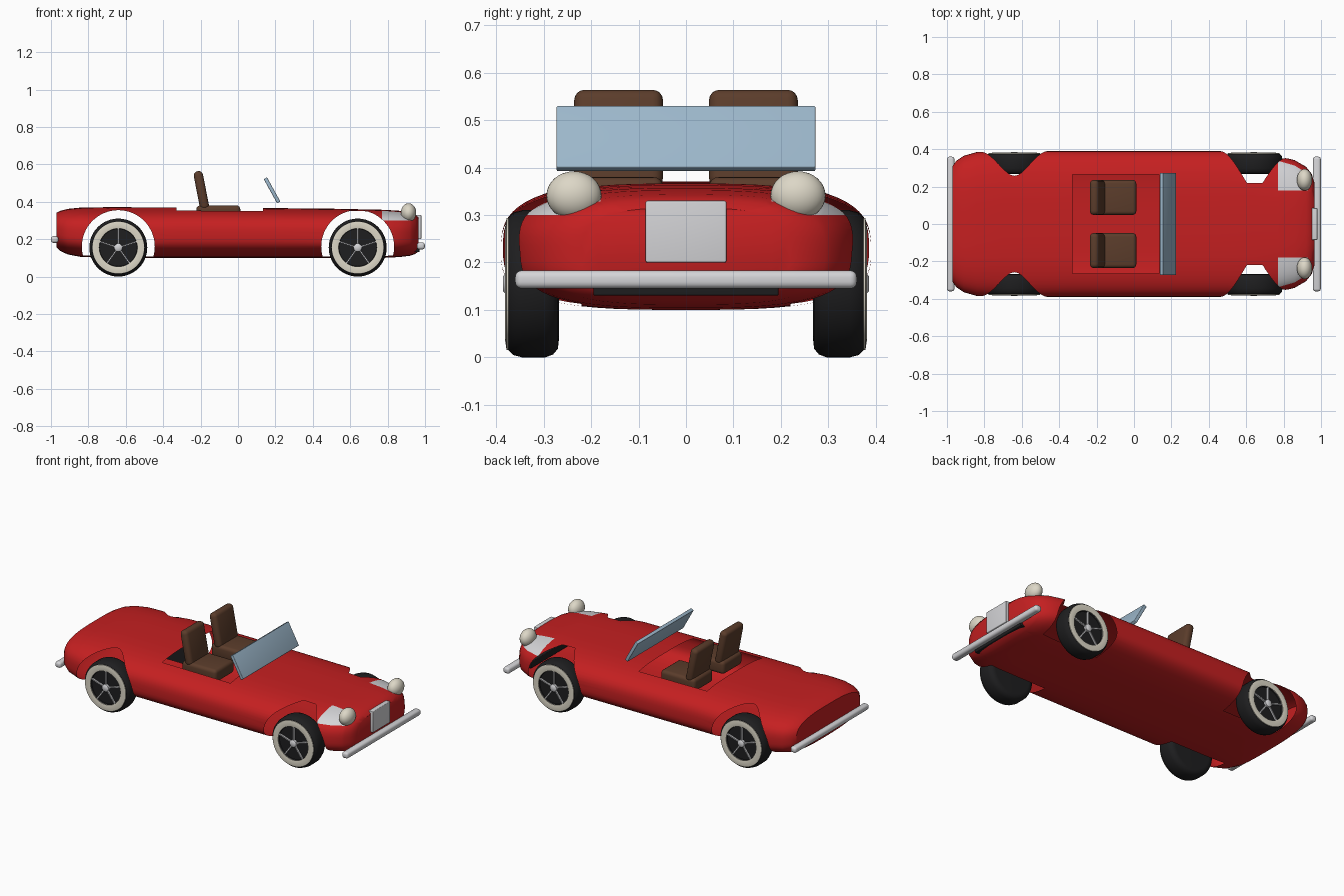
import bpy, bmesh, math
from mathutils import Matrix, Vector

cube = bpy.data.objects.get("Cube")
if cube:
    bpy.data.objects.remove(cube, do_unlink=True)


def material(name, r, g, b):
    m = bpy.data.materials.new(name)
    m.use_nodes = True
    m.diffuse_color = (r, g, b, 1)
    m.node_tree.nodes["Principled BSDF"].inputs["Base Color"].default_value = (r, g, b, 1)
    return m


RED = material("red paint", 0.56, 0.014, 0.015)
BLACK = material("black rubber", 0.013, 0.013, 0.014)
CREAM = material("cream", 0.72, 0.68, 0.57)
CHROME = material("chrome grey", 0.66, 0.66, 0.68)
BROWN = material("brown leather", 0.105, 0.046, 0.024)
GLASS = material("blue glass", 0.33, 0.47, 0.59)


def smooth_shade(ob, angle=40):
    bpy.ops.object.select_all(action="DESELECT")
    ob.select_set(True)
    bpy.context.view_layer.objects.active = ob
    bpy.ops.object.shade_smooth_by_angle(angle=math.radians(angle))


def finish(bm, name, *mats):
    bmesh.ops.recalc_face_normals(bm, faces=bm.faces)
    me = bpy.data.meshes.new(name)
    bm.to_mesh(me)
    bm.free()
    ob = bpy.data.objects.new(name, me)
    bpy.context.collection.objects.link(ob)
    for m in mats:
        me.materials.append(m)
    smooth_shade(ob)
    return ob


def box(name, mat, centre, size, bevel=0.0, rot=None):
    bm = bmesh.new()
    bmesh.ops.create_cube(bm, size=1, matrix=Matrix.Diagonal((*size, 1)))
    if bevel:
        bmesh.ops.bevel(bm, geom=bm.edges[:], offset=bevel, segments=4,
                        profile=0.5, affect="EDGES")
    bm.transform(Matrix.Translation(centre) @ (rot or Matrix()))
    return finish(bm, name, mat)


def lathe(name, mat, profile, x, z, side, closed=False):
    """Revolve (radius, y) points about a line parallel to y."""
    bm = bmesh.new()
    vs = [bm.verts.new((r, side * y, 0)) for r, y in profile]
    es = [bm.edges.new(p) for p in zip(vs, vs[1:])]
    if closed:
        es.append(bm.edges.new((vs[-1], vs[0])))
    bmesh.ops.spin(bm, geom=vs + es, axis=(0, 1, 0), cent=(0, 0, 0),
                   angle=math.tau, steps=48)
    bmesh.ops.remove_doubles(bm, verts=bm.verts, dist=1e-5)
    bm.transform(Matrix.Translation((x, 0, z)))
    return finish(bm, name, mat)


# Body shell: rounded cross-sections lofted from tail to nose
STATIONS = [  # x, half width, bottom, top
    (-.97, .31, .155, .342), (-.95, .338, .137, .352), (-.91, .365, .118, .362),
    (-.84, .385, .105, .369), (-.7, .39, .1, .371), (-.3, .39, .1, .37),
    (.2, .39, .1, .366), (.5, .39, .1, .363), (.64, .385, .1, .36),
    (.78, .362, .1, .357), (.86, .341, .104, .352), (.92, .306, .111, .343),
    (.95, .268, .122, .332), (.965, .22, .135, .315)]
N = 64


def section(x, w, lo, hi):
    mid = lo + 0.46 * (hi - lo)
    pts = []
    for i in range(N):
        a = math.tau * (i + 0.5) / N
        c, s = math.cos(a), math.sin(a)
        h = hi - mid if s > 0 else mid - lo
        pts.append((x, w * math.copysign(abs(c) ** (2 / 3), c),
                    mid + h * math.copysign(abs(s) ** (2 / 3), s)))
    return pts


bm = bmesh.new()
rings = [[bm.verts.new(p) for p in section(*s)] for s in STATIONS]
for a, b in zip(rings, rings[1:]):
    for i in range(N):
        j = (i + 1) % N
        bm.faces.new((a[i], a[j], b[j], b[i]))
bm.faces.new(rings[0])
bm.faces.new(rings[-1])
body = finish(bm, "body", RED, CHROME)

# Wheel arches and cockpit opening; cut walls take the second slot
cutters = [box("cockpit_cutter", RED, (-.0975, 0, .39), (.465, .53, .24))]
for x in (-.64, .64):
    for side in (-1, 1):
        bm = bmesh.new()
        bmesh.ops.create_cone(bm, cap_ends=True, segments=64, radius1=.195, radius2=.195,
                              depth=.3, matrix=Matrix.Translation((x, side * .37, .16))
                              @ Matrix.Rotation(math.pi / 2, 4, "X"))
        cutters.append(finish(bm, "arch_cutter", RED))
for c in cutters:
    c.data.materials.append(CHROME)
    for p in c.data.polygons:
        p.material_index = 1
    mod = body.modifiers.new("cut", "BOOLEAN")
    mod.operation, mod.solver, mod.object = "DIFFERENCE", "EXACT", c
    bpy.context.view_layer.objects.active = body
    bpy.ops.object.modifier_apply(modifier=mod.name)
for c in cutters:
    bpy.data.objects.remove(c, do_unlink=True)

# Open the cut walls so the body is a hollow skin, then paint the lamp surrounds
bm = bmesh.new()
bm.from_mesh(body.data)
bmesh.ops.delete(bm, geom=[f for f in bm.faces if f.material_index == 1], context="FACES")
for co, no in (((.77, 0, 0), (1, 0, 0)), ((.93, 0, 0), (1, 0, 0)), ((0, 0, .3), (0, 0, 1)),
               ((0, .18, 0), (0, 1, 0)), ((0, -.18, 0), (0, 1, 0))):
    bmesh.ops.bisect_plane(bm, geom=bm.verts[:] + bm.edges[:] + bm.faces[:],
                           plane_co=co, plane_no=no)
for f in bm.faces:
    c = f.calc_center_median()
    f.material_index = int(.77 < c.x < .93 and abs(c.y) > .18 and c.z > .3)
bm.to_mesh(body.data)
bm.free()
smooth_shade(body, 35)

# Nose and tail trim
box("front_bumper", CHROME, (.978, 0, .164), (.042, .72, .038), .014)
box("rear_bumper", CHROME, (-.98, 0, .198), (.04, .72, .036), .014)
box("grille", CHROME, (.965, 0, .265), (.03, .17, .13), .004)
box("lower_intake", BLACK, (.945, 0, .15), (.05, .39, .04), .004)

# Windscreen, leaning back
box("windscreen", GLASS, (.182, 0, .461), (.02, .545, .148), .003,
    Matrix.Rotation(math.radians(-29), 4, "Y"))

# Parts repeated on each side
for side, tag in ((1, "left"), (-1, "right")):
    y = side * .142
    box(f"{tag}_seat_cushion", BROWN, (-.105, y, .34), (.235, .187, .08), .02)
    box(f"{tag}_seat_back", BROWN, (-.196, y, .46), (.05, .187, .21), .022,
        Matrix.Rotation(math.radians(-11), 4, "Y"))

    bm = bmesh.new()
    bmesh.ops.create_uvsphere(bm, u_segments=32, v_segments=16, radius=1,
                              matrix=Matrix.Translation((.912, side * .236, .341))
                              @ Matrix.Diagonal((.041, .058, .051, 1)))
    finish(bm, f"{tag}_headlamp", CREAM)

    for x, end in ((.64, "front"), (-.64, "rear")):
        name, z = f"{end}_{tag}", .155
        lathe(name + "_tyre", BLACK,
              [(0, .275), (.12, .268), (.137, .27), (.149, .28), (.155, .297), (.155, .345),
               (.15, .364), (.14, .374), (.102, .375), (.1, .366), (0, .366)], x, z, side)
        lathe(name + "_whitewall", CREAM,
              [(.102, .36), (.102, .378), (.12, .381), (.139, .378), (.139, .36)],
              x, z, side, closed=True)
        lathe(name + "_hub", CHROME,
              [(0, .36), (.022, .36), (.022, .38), (.016, .385), (0, .386)], x, z, side)
        for k in range(5):
            turn = Matrix.Rotation(math.tau * k / 5, 4, "Y")
            offset = turn @ Vector((0, 0, .06))
            box(f"{name}_spoke_{k + 1}", CHROME, Vector((x, side * .37, z)) + offset,
                (.007, .012, .09), 0, turn)
